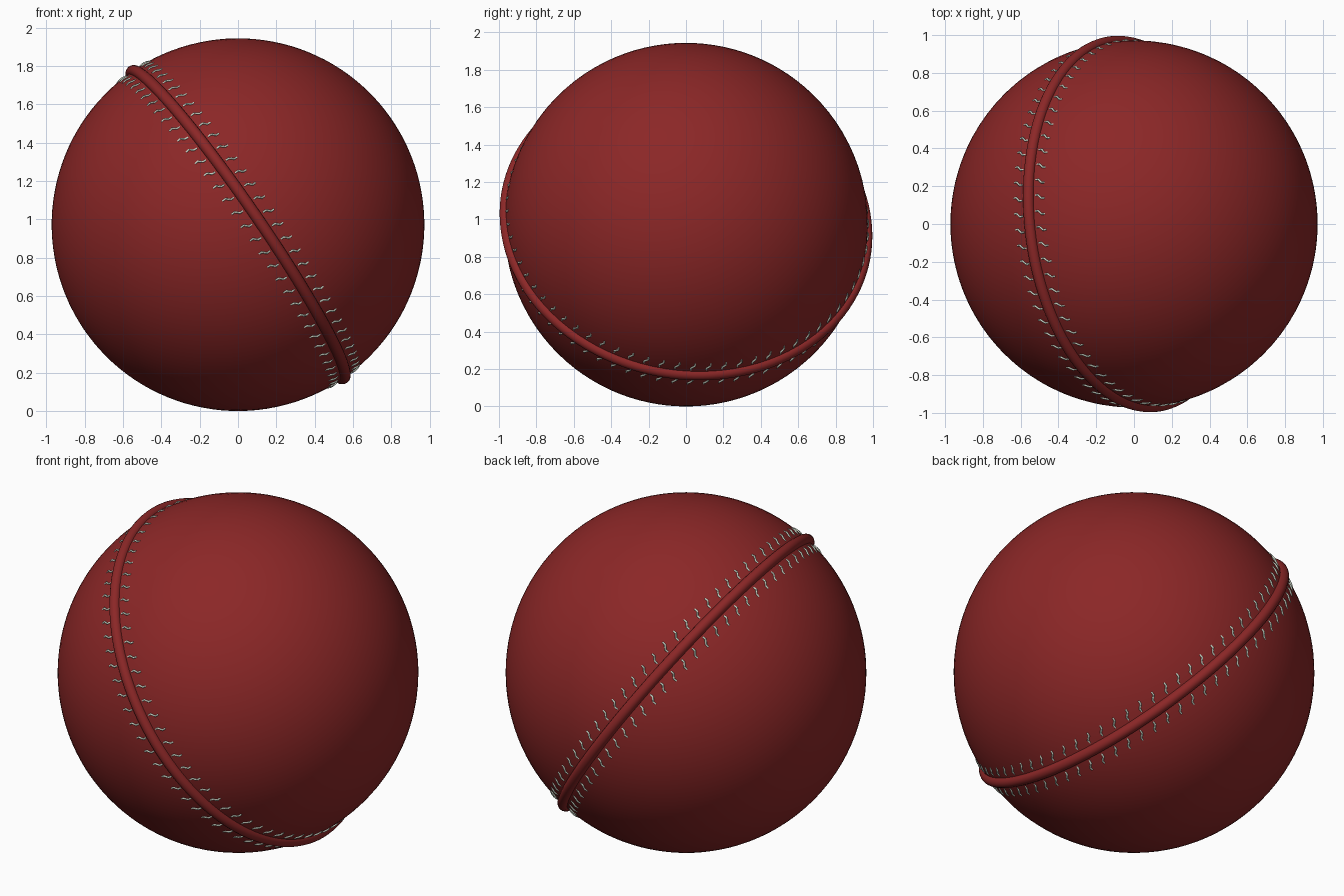
import bpy
import math
from mathutils import Vector, Matrix

cube = bpy.data.objects.get("Cube")
if cube:
    bpy.data.objects.remove(cube, do_unlink=True)


def make_material(name, color):
    mat = bpy.data.materials.new(name)
    mat.use_nodes = True
    mat.diffuse_color = (*color, 1)
    mat.node_tree.nodes["Principled BSDF"].inputs["Base Color"].default_value = (*color, 1)
    return mat


leather = make_material("red leather", (0.26, 0.02, 0.02))
thread = make_material("pale thread", (0.56, 0.62, 0.53))

RADIUS = 0.972
CENTRE = Vector((0, 0, RADIUS))
STITCHES = 72

# Tilted frame whose z axis is the normal of the seam plane
normal = Vector((0.82, 0.106, 0.565)).normalized()
tilt = Vector((0, 0, 1)).rotation_difference(normal)
frame = Matrix.Translation(CENTRE) @ tilt.to_matrix().to_4x4()


def finish(name, mat):
    obj = bpy.context.object
    obj.name = name
    obj.matrix_world = frame
    obj.data.materials.append(mat)
    bpy.ops.object.shade_smooth()
    return obj


# Ball
bpy.ops.mesh.primitive_uv_sphere_add(segments=96, ring_count=64, radius=RADIUS)
finish("ball", leather)

# Raised seam around the great circle
bpy.ops.mesh.primitive_torus_add(major_segments=128, minor_segments=16,
                                 major_radius=RADIUS, minor_radius=0.03)
finish("seam", leather)


def on_ball(angle, offset, lift):
    """Point near the ball surface, offset sideways from the seam."""
    lat = offset / RADIUS
    r = RADIUS + lift
    return Vector((r * math.cos(lat) * math.cos(angle),
                   r * math.cos(lat) * math.sin(angle),
                   r * math.sin(lat)))


# Stitches: short stepped threads lying on the ball on both sides of the seam
# Each point is (step along the seam, distance from the seam, lift)
STITCH = [(-0.010, 0.042, -0.003), (-0.010, 0.060, 0.002), (0.0, 0.070, 0.003),
          (0.010, 0.080, 0.002), (0.010, 0.098, -0.003)]


def stitch_row(name, side):
    curve = bpy.data.curves.new(name, "CURVE")
    curve.dimensions = "3D"
    curve.bevel_depth = 0.0055
    curve.bevel_resolution = 1
    curve.use_fill_caps = True
    for i in range(STITCHES):
        angle = math.tau * i / STITCHES
        spline = curve.splines.new("POLY")
        spline.points.add(len(STITCH) - 1)
        for point, (step, offset, lift) in zip(spline.points, STITCH):
            p = on_ball(angle + side * step, side * offset, lift)
            point.co = (*p, 1)
    curve.materials.append(thread)
    obj = bpy.data.objects.new(name, curve)
    obj.matrix_world = frame
    bpy.context.collection.objects.link(obj)


stitch_row("left_stitches", 1)
stitch_row("right_stitches", -1)
